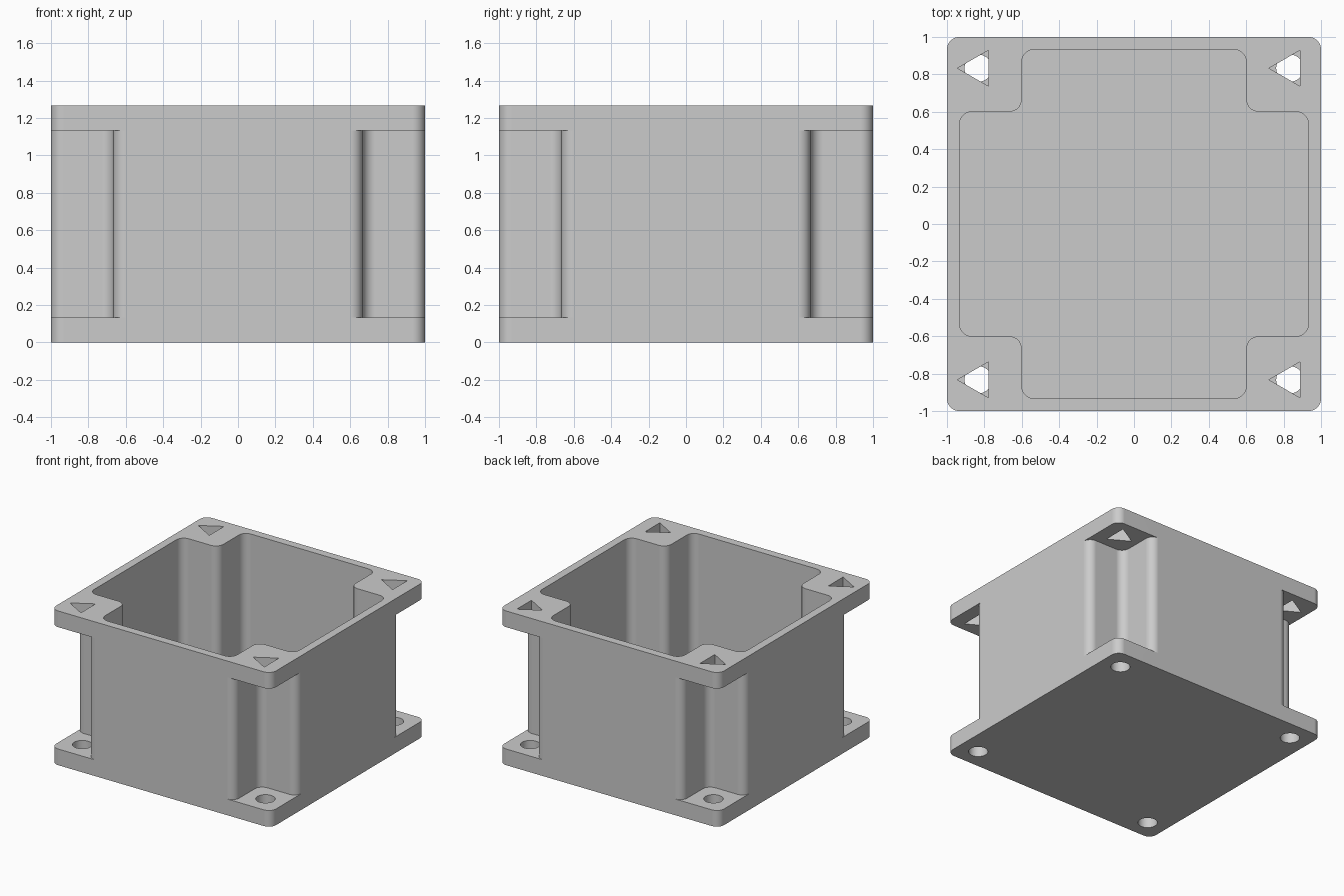
import bpy
import bmesh
from math import cos, sin, pi, tau
from mathutils import Vector

cube = bpy.data.objects.get("Cube")
if cube:
    bpy.data.objects.remove(cube, do_unlink=True)

# Main dimensions
HALF, STEP, WALL = 1.0, 0.6, 0.0667
HEIGHT, FLANGE = 1.267, 0.133
UPPER = HEIGHT - FLANGE
HOLE = 0.833
ARC = 8


def rounded(start, corners, end):
    """Path through right-angled corners, each filleted by the wall radius."""
    pts = [Vector(p) for p in (start, *corners, end)]
    path = []
    for a, p, b in zip(pts, pts[1:], pts[2:]):
        u, v = (a - p).normalized() * WALL, (b - p).normalized() * WALL
        centre = p + u + v
        for i in range(ARC + 1):
            t = i / ARC * pi / 2
            path.append(centre - v * cos(t) - u * sin(t))
    return path


def turned(path, n):
    for _ in range(n):
        path = [Vector((p.y, -p.x)) for p in path]
    return path


def around(path):
    return [p for n in range(4) for p in turned(path, n)]


def ring(x, y, radius, sides):
    return [Vector((x - radius * cos(tau * i / sides), y + radius * sin(tau * i / sides)))
            for i in range(sides)]


def wall(bm, loop, z0, z1):
    low = [bm.verts.new((p.x, p.y, z0)) for p in loop]
    high = [bm.verts.new((p.x, p.y, z1)) for p in loop]
    for i in range(len(loop)):
        bm.faces.new((low[i - 1], low[i], high[i], high[i - 1]))


def cap(bm, z, *loops):
    """Flat face bounded by the first loop, with the others as holes."""
    edges = []
    for loop in loops:
        vs = [bm.verts.new((p.x, p.y, z)) for p in loop]
        edges += [bm.edges.new((vs[i - 1], vs[i])) for i in range(len(vs))]
    bmesh.ops.triangle_fill(bm, edges=edges, use_beauty=True, normal=(0, 0, 1))


# Quarter outlines: flange corner, recessed body corner, cavity corner
outer = STEP + WALL
edge = HALF - WALL
flange = [Vector((STEP, HALF))] + rounded((0, HALF), [(HALF, HALF)], (HALF, 0)) + [Vector((HALF, STEP))]
notch = rounded((0, HALF), [(outer, HALF), (outer, outer), (HALF, outer)], (HALF, 0))
cavity = around(rounded((0, edge), [(STEP, edge), (STEP, STEP), (edge, STEP)], (edge, 0)))

# Fixing holes, ordered to match the quarter turns
spots = [(HOLE, HOLE), (HOLE, -HOLE), (-HOLE, -HOLE), (-HOLE, HOLE)]
round_holes = [ring(x, y, 0.073, 32) for x, y in spots]
triangle_holes = [ring(x, y, 0.111, 3) for x, y in spots]

bm = bmesh.new()

# Side walls of the flanges, body and cavity
wall(bm, around(flange), 0, FLANGE)
wall(bm, around(notch), FLANGE, UPPER)
wall(bm, around(flange), UPPER, HEIGHT)
wall(bm, cavity, WALL, HEIGHT)
for hole in round_holes:
    wall(bm, hole, 0, FLANGE)
for hole in triangle_holes:
    wall(bm, hole, UPPER, HEIGHT)

# Underside, cavity floor, rim and the ledges in the corner recesses
cap(bm, 0, around(flange), *round_holes)
cap(bm, WALL, cavity)
cap(bm, HEIGHT, around(flange), cavity, *triangle_holes)
ledge = flange + notch[::-1][1:-1]
for n in range(4):
    cap(bm, FLANGE, turned(ledge, n), round_holes[n])
    cap(bm, UPPER, turned(ledge, n), triangle_holes[n])

bmesh.ops.remove_doubles(bm, verts=bm.verts[:], dist=0.0001)
bmesh.ops.recalc_face_normals(bm, faces=bm.faces[:])
mesh = bpy.data.meshes.new("housing")
bm.to_mesh(mesh)
bm.free()
housing = bpy.data.objects.new("housing", mesh)
bpy.context.collection.objects.link(housing)

# Plain grey material
grey = bpy.data.materials.new("light grey")
grey.use_nodes = True
colour = (0.6, 0.6, 0.6, 1)
grey.diffuse_color = colour
grey.node_tree.nodes["Principled BSDF"].inputs["Base Color"].default_value = colour
mesh.materials.append(grey)

# Smooth fillets with crisp edges
bpy.ops.object.select_all(action='DESELECT')
housing.select_set(True)
bpy.context.view_layer.objects.active = housing
bpy.ops.object.shade_smooth_by_angle(angle=pi / 6)
weighted = housing.modifiers.new("even_shading", 'WEIGHTED_NORMAL')
weighted.keep_sharp = True
